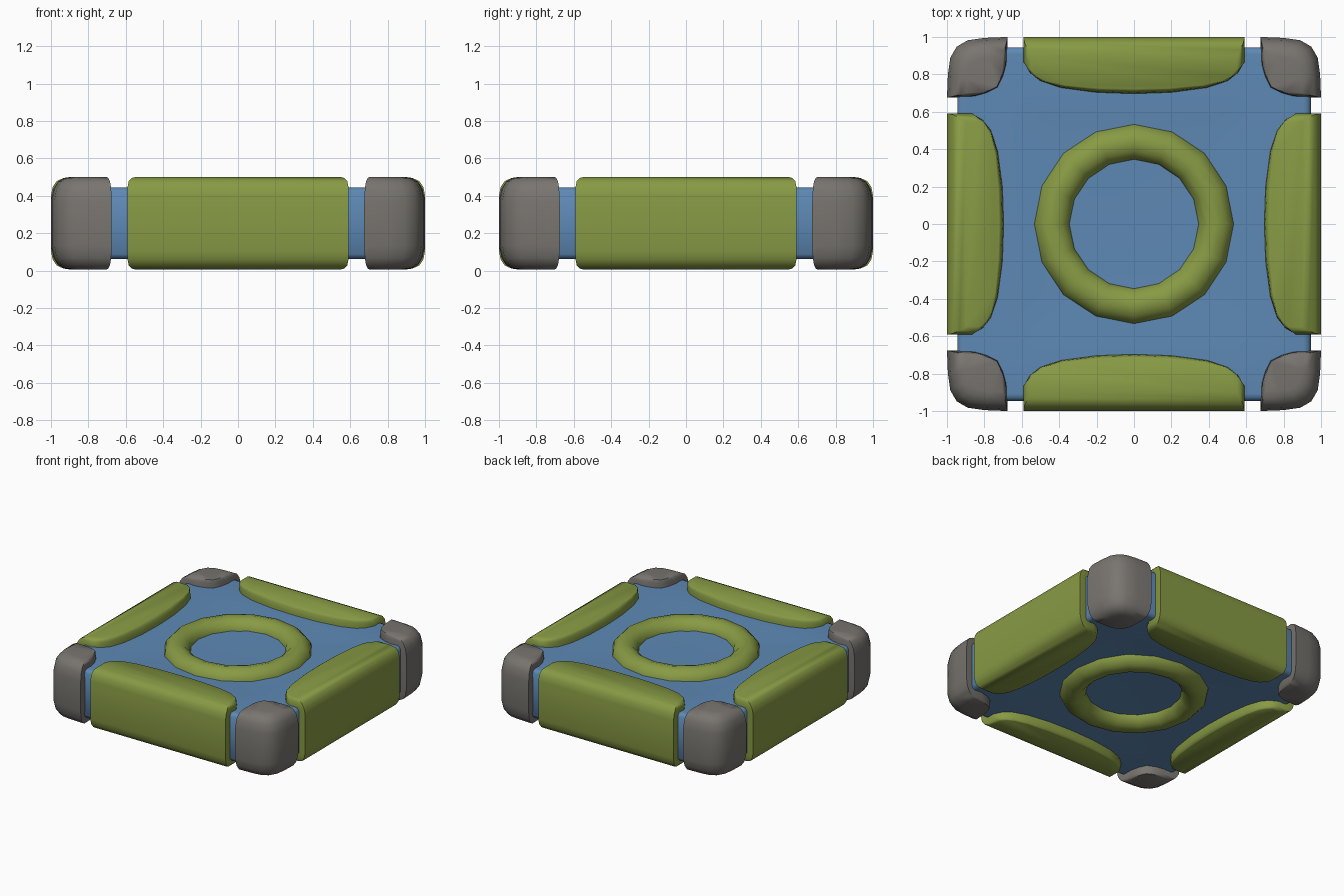
import bpy, bmesh, math
from mathutils import Matrix

if "Cube" in bpy.data.objects:
    bpy.data.objects.remove(bpy.data.objects["Cube"])

ZC = 0.253  # mid height of the slab


def material(name, col):
    m = bpy.data.materials.new(name)
    m.diffuse_color = (*col, 1)
    m.use_nodes = True
    m.node_tree.nodes["Principled BSDF"].inputs["Base Color"].default_value = m.diffuse_color
    return m


BLUE = material("soft blue", (0.11, 0.25, 0.46))
GREEN = material("olive green", (0.245, 0.325, 0.058))
GREY = material("warm grey", (0.19, 0.178, 0.162))


def smooth(ob, angle):
    bpy.ops.object.select_all(action='DESELECT')
    bpy.context.view_layer.objects.active = ob
    ob.select_set(True)
    bpy.ops.object.shade_smooth_by_angle(angle=math.radians(angle))


def pillow(name, outline, pivot, layers, mat, turn=0, angle=50):
    """Stack an outline in layers (height, x scale, y scale), mirrored about mid height."""
    bm = bmesh.new()
    stack = [(-h, sx, sy) for h, sx, sy in layers] + layers[::-1]
    px, py = pivot
    rings = [[bm.verts.new((px + (x - px) * sx, py + (y - py) * sy, h))
              for x, y in outline] for h, sx, sy in stack]
    n = len(outline)
    for a, b in zip(rings, rings[1:]):
        for i in range(n):
            j = (i + 1) % n
            bm.faces.new((a[i], a[j], b[j], b[i]))
    bm.faces.new(rings[0][::-1])
    bm.faces.new(rings[-1])
    bmesh.ops.recalc_face_normals(bm, faces=bm.faces)
    bm.transform(Matrix.Translation((0, 0, ZC)) @ Matrix.Rotation(turn, 4, 'Z'))
    me = bpy.data.meshes.new(name)
    bm.to_mesh(me)
    bm.free()
    me.materials.append(mat)
    ob = bpy.data.objects.new(name, me)
    bpy.context.collection.objects.link(ob)
    smooth(ob, angle)
    return ob


# blue core slab: rounded square, slightly dished on both faces
core = []
for k in range(4):
    a0 = k * math.pi / 2
    cx = 0.745 * (1 if k in (0, 3) else -1)
    cy = 0.745 * (1 if k in (0, 1) else -1)
    for s in range(6):
        a = a0 + s * math.pi / 10
        core.append((cx + 0.2 * math.cos(a), cy + 0.2 * math.sin(a)))
pillow("core_slab", core, (0, 0),
       [(0.160, 0.30, 0.30), (0.172, 0.62, 0.62), (0.190, 0.96, 0.96),
        (0.186, 0.985, 0.985), (0.165, 1, 1)], BLUE)

# outlines of the side pad (at +y) and the corner cap (at +x +y)
half = [(0.59, 1.0), (0.59, 0.87), (0.555, 0.81), (0.50, 0.765),
        (0.39, 0.728), (0.20, 0.702)]
pad = half + [(0, 0.695)] + [(-x, y) for x, y in half[::-1]]
edge = [(0.675, 1.0), (0.80, 0.995), (0.89, 0.982)]
inner = [(0.68, 0.86), (0.70, 0.79)]
cap = (edge + [(0.948, 0.948)] + [(y, x) for x, y in edge[::-1]]
       + [(y, x) for x, y in inner] + [(0.73, 0.73)] + inner[::-1])

pad_layers = [(0.247, 0.93, 0.58), (0.242, 0.965, 0.72), (0.226, 0.99, 0.87),
              (0.195, 1, 0.96), (0.15, 1, 1)]
cap_layers = [(0.247, 0.60, 0.60), (0.242, 0.72, 0.72), (0.222, 0.86, 0.86),
              (0.185, 0.95, 0.95), (0.12, 1, 1)]

# four pads and four caps around the edge
for i, side in enumerate(("back", "left", "front", "right")):
    pillow(side + "_pad", pad, (0, 0.76), pad_layers, GREEN, i * math.pi / 2)
for i, side in enumerate(("back_right", "back_left", "front_left", "front_right")):
    pillow(side + "_cap", cap, (0.74, 0.74), cap_layers, GREY, i * math.pi / 2)

# raised ring on the top and bottom faces
for name, z in (("top_ring", 0.142), ("bottom_ring", -0.142)):
    bpy.ops.mesh.primitive_torus_add(major_radius=0.44, minor_radius=0.1,
                                     major_segments=16, minor_segments=12,
                                     location=(0, 0, ZC + z))
    ring = bpy.context.object
    ring.name = name
    ring.data.materials.append(GREEN)
    smooth(ring, 50)
